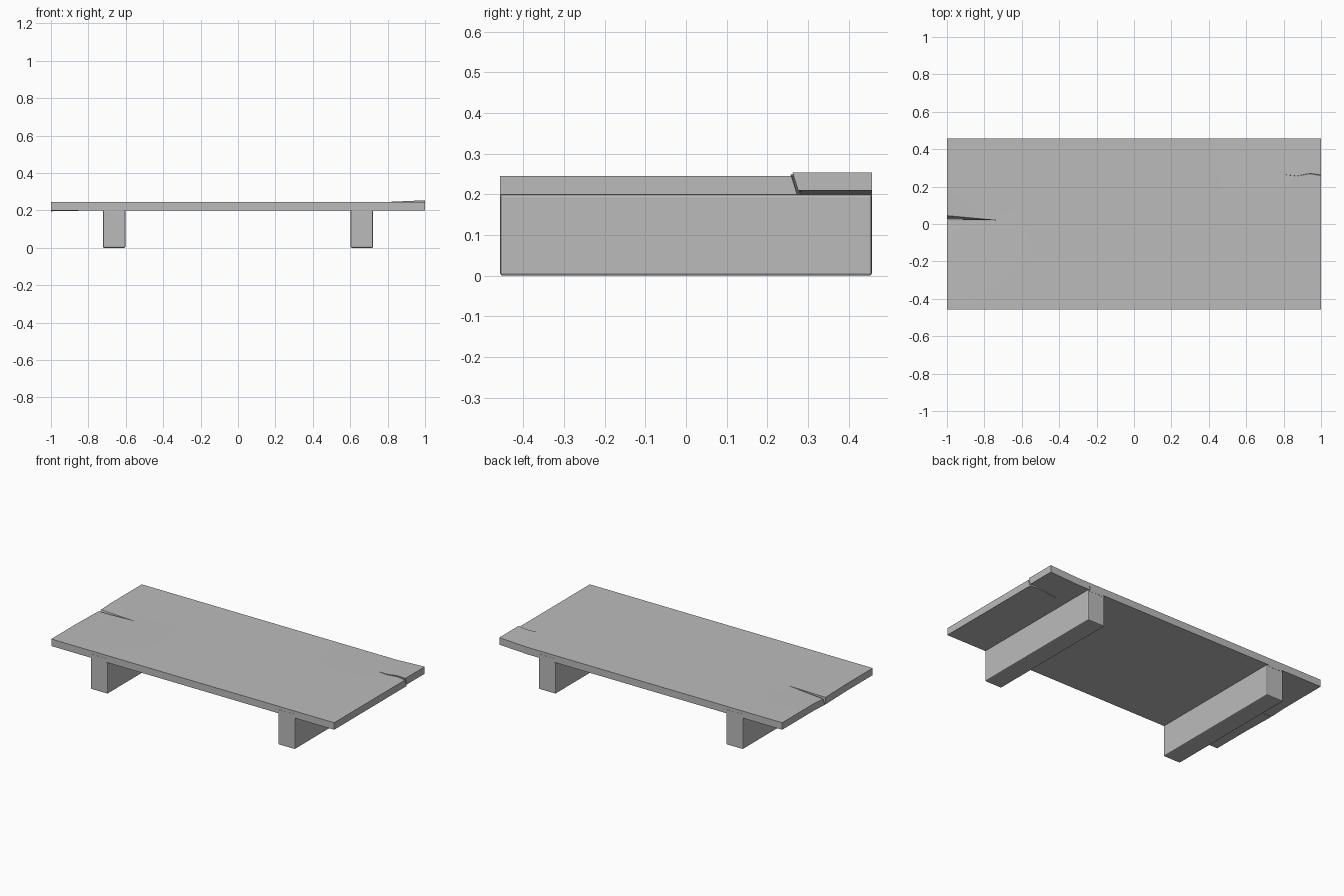
import bpy, bmesh

cube = bpy.data.objects.get("Cube")
if cube:
    bpy.data.objects.remove(cube, do_unlink=True)

HALF_Y = 0.457
UNDER, THICK = 0.2, 0.045

grey = bpy.data.materials.new("plain grey")
grey.use_nodes = True
colour = (0.5, 0.5, 0.5, 1)
grey.diffuse_color = colour
grey.node_tree.nodes["Principled BSDF"].inputs["Base Color"].default_value = colour


def finish(bm, name):
    bmesh.ops.recalc_face_normals(bm, faces=bm.faces)
    mesh = bpy.data.meshes.new(name)
    bm.to_mesh(mesh)
    bm.free()
    mesh.materials.append(grey)
    obj = bpy.data.objects.new(name, mesh)
    bpy.context.collection.objects.link(obj)
    return obj


def box(name, x, width, half_y, low, high, bevel=0):
    bm = bmesh.new()
    bmesh.ops.create_cube(bm, size=1)
    for v in bm.verts:
        v.co.x = x + v.co.x * width
        v.co.y *= 2 * half_y
        v.co.z = low + (v.co.z + 0.5) * (high - low)
    if bevel:
        bmesh.ops.bevel(bm, geom=bm.edges[:], offset=bevel, segments=2,
                        profile=0.5, affect='EDGES')
    return finish(bm, name)


# Tabletop: a grid whose crack rows split into two lips near the ends
xs = [-1, -0.95, -0.88, -0.8, -0.74, -0.4, 0, 0.4, 0.8, 0.87, 0.94, 1]
ys = [-HALF_Y, -0.2, 0.02, 0.14, 0.265, 0.36, HALF_Y]
LEFT_ROW, RIGHT_ROW = 2, 4
wobble = {0.87: -0.009, 0.94: 0.003, 1: -0.006}


def place(i, j, upper, top):
    x, y = xs[i], ys[j]
    z = UNDER + (THICK if top else 0)
    left = max(0, (-x - 0.74) / 0.26)
    right = max(0, (x - 0.8) / 0.2)
    if j == LEFT_ROW:
        # wedge split with one sloping wall and slightly sagging lips
        if upper:
            y += left * (0.025 if top else 0.004)
        z -= 0.005 * left
    if j == RIGHT_ROW:
        # thin slanted split
        y += wobble.get(x, 0) + (0.003 * right if upper else 0)
        if not top and right:
            y += 0.014
    if j > RIGHT_ROW or (j == RIGHT_ROW and upper):
        # lifted corner behind the split
        z += 0.009 * right
    return x, y, z


bm = bmesh.new()
cache = {}


def vert(i, j, upper, top):
    split = (j == LEFT_ROW and xs[i] < -0.74) or (j == RIGHT_ROW and xs[i] > 0.8)
    upper = upper and split
    key = (i, j, upper, top)
    if key not in cache:
        cache[key] = bm.verts.new(place(*key))
    return cache[key]


for top in (True, False):
    for i in range(len(xs) - 1):
        for j in range(len(ys) - 1):
            bm.faces.new((vert(i, j, True, top), vert(i + 1, j, True, top),
                          vert(i + 1, j + 1, False, top), vert(i, j + 1, False, top)))

# Rim and crack walls join the two sheets
partner = {v: cache[k[:3] + (False,)] for k, v in cache.items() if k[3]}
for edge in [e for e in bm.edges if e.is_boundary and e.verts[0] in partner]:
    a, b = edge.verts
    bm.faces.new((a, b, partner[b], partner[a]))
tabletop = finish(bm, "tabletop")
tabletop.data.polygons.foreach_set("use_smooth", [True] * len(tabletop.data.polygons))
bpy.context.view_layer.objects.active = tabletop
tabletop.select_set(True)
bpy.ops.object.shade_smooth_by_angle(angle=0.5)
tabletop.select_set(False)

# Solid beam legs with tenons let into the tabletop
for side, label in ((-1, "right"), (1, "left")):
    x = side * 0.662
    box(label + "_leg", x, 0.12, HALF_Y, 0, UNDER, 0.006)
    box(label + "_tenon", x, 0.1, HALF_Y + 0.001, UNDER - 0.01, 0.225)
